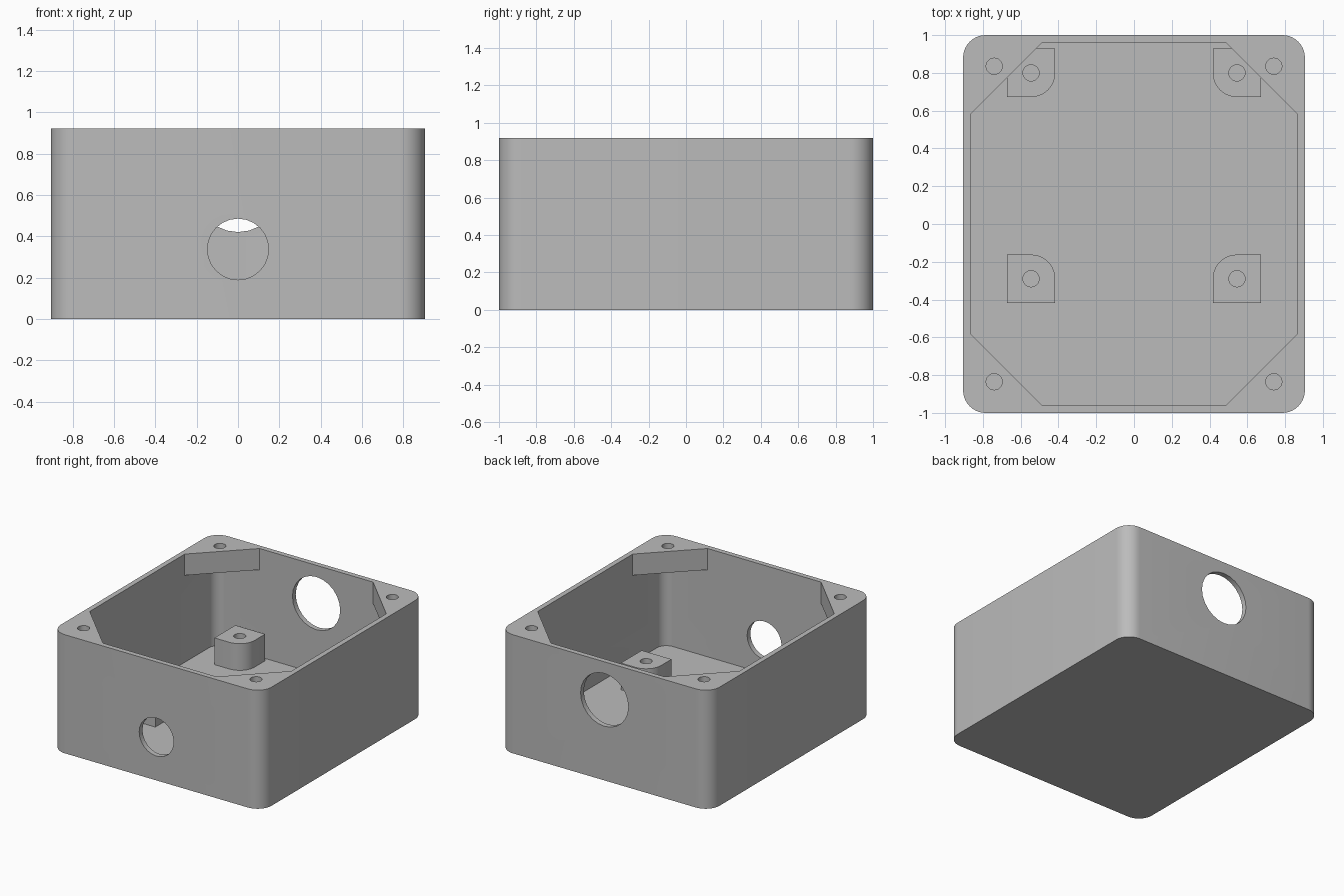
import bpy, bmesh, math
from mathutils import Matrix, Vector

old = bpy.data.objects.get("Cube")
if old:
    bpy.data.objects.remove(old, do_unlink=True)

grey = bpy.data.materials.new("plain grey")
grey.use_nodes = True
COLOUR = (0.5, 0.5, 0.5, 1)
grey.diffuse_color = COLOUR
grey.node_tree.nodes["Principled BSDF"].inputs["Base Color"].default_value = COLOUR

HALF_X, HALF_Y, HEIGHT = 0.905, 1.0, 0.92
WALL, FLOOR, GUSSET = 0.04, 0.08, 0.165
POST_TOP, POST_R, HOLE_R = 0.287, 0.128, 0.043


def prism(name, outline, z0, z1):
    """Extrude a flat outline from z0 up to z1."""
    bm = bmesh.new()
    base = bm.faces.new([bm.verts.new((x, y, z0)) for x, y in outline])
    top = bmesh.ops.extrude_face_region(bm, geom=[base])["geom"]
    bmesh.ops.translate(bm, vec=(0, 0, z1 - z0),
                        verts=[v for v in top if isinstance(v, bmesh.types.BMVert)])
    bmesh.ops.recalc_face_normals(bm, faces=bm.faces)
    mesh = bpy.data.meshes.new(name)
    bm.to_mesh(mesh)
    bm.free()
    mesh.materials.append(grey)
    obj = bpy.data.objects.new(name, mesh)
    bpy.context.collection.objects.link(obj)
    return obj


def arc(cx, cy, r, start, sweep, steps):
    return [(cx + r * math.cos(start + sweep * i / steps),
             cy + r * math.sin(start + sweep * i / steps)) for i in range(steps + 1)]


def rounded_rect(hx, hy, r):
    pts = []
    for i, (sx, sy) in enumerate([(1, 1), (-1, 1), (-1, -1), (1, -1)]):
        pts += arc(sx * (hx - r), sy * (hy - r), r, i * math.pi / 2, math.pi / 2, 10)
    return pts


def circle(x, y, r, n=24):
    return arc(x, y, r, 0, math.tau, n)[:-1]


def cut(target, cutters):
    """Subtract each cutter, bake the result and discard the cutters."""
    for cutter in cutters:
        cutter.hide_render = True
        mod = target.modifiers.new("cut", "BOOLEAN")
        mod.operation, mod.solver, mod.object = "DIFFERENCE", "EXACT", cutter
    graph = bpy.context.evaluated_depsgraph_get()
    baked = bpy.data.meshes.new_from_object(target.evaluated_get(graph))
    target.modifiers.clear()
    target.data = baked
    for cutter in cutters:
        bpy.data.objects.remove(cutter, do_unlink=True)


def smooth(obj):
    bpy.ops.object.select_all(action="DESELECT")
    obj.select_set(True)
    bpy.context.view_layer.objects.active = obj
    bpy.ops.object.shade_smooth_by_angle(angle=math.radians(30))


# Box shell: rounded cavity below, chamfered opening above leaves corner gussets
box = prism("enclosure_box", rounded_rect(HALF_X, HALF_Y, 0.12), 0, HEIGHT)
ix, iy, chamfer = HALF_X - WALL, HALF_Y - WALL, 0.378
octagon = [(ix, iy - chamfer), (ix - chamfer, iy), (chamfer - ix, iy), (-ix, iy - chamfer),
           (-ix, chamfer - iy), (chamfer - ix, -iy), (ix - chamfer, -iy), (ix, chamfer - iy)]
cut(box, [prism("cavity", rounded_rect(ix, iy, 0.08), FLOOR, HEIGHT - GUSSET)])
cut(box, [prism("opening", octagon, HEIGHT - GUSSET - 0.1, HEIGHT + 0.1)])

# Screw holes through the gussets
cut(box, [prism("screw_hole", circle(sx * 0.74, sy * 0.835, HOLE_R),
                HEIGHT - GUSSET - 0.05, HEIGHT + 0.1)
          for sx in (-1, 1) for sy in (-1, 1)])

# Cable holes through the front and back walls
ports = []
for side, z, r in ((-1, 0.337, 0.148), (1, 0.625, 0.205)):
    port = prism("cable_hole", circle(0, 0, r), -0.1, 0.1)
    port.data.transform(Matrix.Translation(Vector((0, side * 0.98, z)))
                        @ Matrix.Rotation(math.pi / 2, 4, "X"))
    ports.append(port)
cut(box, ports)
smooth(box)

# Mounting posts: square with one rounded corner and a bored centre
for row, y, sy in (("back", 0.80, -1), ("front", -0.29, 1)):
    for side, sx in (("left", 1), ("right", -1)):
        x = sx * 0.545
        corner = [(1, -1), (1, 1), (-1, 1)]
        outline = arc(0, 0, POST_R, math.pi, math.pi / 2, 10)
        outline += [(POST_R * a, POST_R * b) for a, b in corner]
        outline = [(x + sx * a, y - sy * b) for a, b in outline]
        post = prism(f"{row}_{side}_post", outline, FLOOR - 0.01, POST_TOP)
        cut(post, [prism("post_hole", circle(x, y, HOLE_R), FLOOR, POST_TOP + 0.1)])
        smooth(post)
